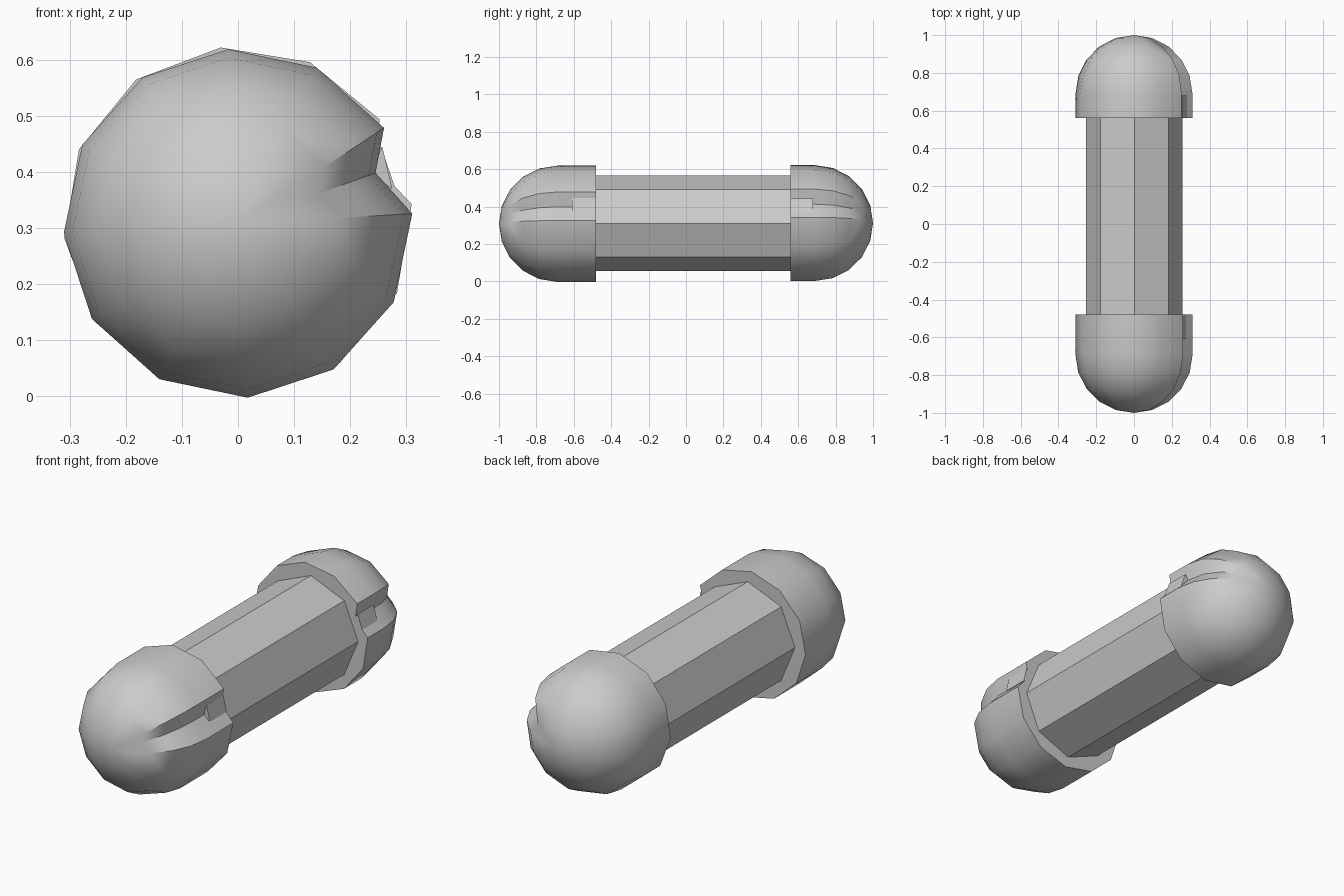
import bpy, bmesh
from math import sin, cos, radians

if "Cube" in bpy.data.objects:
    bpy.data.objects.remove(bpy.data.objects["Cube"])

R = 0.311


def make(name, bm, angle=None):
    bmesh.ops.recalc_face_normals(bm, faces=bm.faces)
    me = bpy.data.meshes.new(name)
    bm.to_mesh(me)
    bm.free()
    ob = bpy.data.objects.new(name, me)
    bpy.context.collection.objects.link(ob)
    if angle:
        bpy.ops.object.select_all(action='DESELECT')
        ob.select_set(True)
        bpy.context.view_layer.objects.active = ob
        bpy.ops.object.shade_smooth_by_angle(angle=radians(angle))
    return ob


def prism(name, pts, y0, y1):
    """Flat-sided bar with an x-z cross-section running along y."""
    bm = bmesh.new()
    a = [bm.verts.new((x, y0, z)) for x, z in pts]
    b = [bm.verts.new((x, y1, z)) for x, z in pts]
    bm.faces.new(a)
    bm.faces.new(b)
    for i in range(len(pts)):
        j = (i + 1) % len(pts)
        bm.faces.new((a[i], a[j], b[j], b[i]))
    return make(name, bm)


def end_cap(name, side, rim, zc, phase):
    """Twelve-sided domed cap with one meridian pulled in to form the groove."""
    rays = [(phase, 1.0), (phase + 17, 0.84)]
    rays += [(phase + 30 * i, 1.0) for i in range(1, 12)]
    profile = [(rim, R)]
    profile += [(0.689 + R * sin(radians(t)), R * cos(radians(t)))
                for t in range(0, 90, 18)]
    bm = bmesh.new()
    rings = [[bm.verts.new((r * k * cos(radians(a)), side * y,
                            zc + r * k * sin(radians(a)))) for a, k in rays]
             for y, r in profile]
    n = len(rays)
    for lo, hi in zip(rings, rings[1:]):
        for i in range(n):
            j = (i + 1) % n
            bm.faces.new((lo[i], lo[j], hi[j], hi[i]))
    pole = bm.verts.new((0, side, zc))
    centre = bm.verts.new((0, side * rim, zc))
    for i in range(n):
        j = (i + 1) % n
        bm.faces.new((rings[-1][i], rings[-1][j], pole))
        bm.faces.new((rings[0][i], rings[0][j], centre))
    make(name, bm, 35)


# Octagonal shaft
prism("shaft", [(0.002 + 0.255 * cos(radians(a)), 0.31 + 0.255 * sin(radians(a)))
                for a in range(0, 360, 45)], -0.55, 0.63)

# Domed, grooved end caps
end_cap("front_cap", -1, 0.48, 0.308, 3.2)
end_cap("back_cap", 1, 0.56, 0.312, 5.7)

# Small wedges filling the inner end of each groove
prism("front_wedge", [(0.235, 0.395), (0.275, 0.370), (0.257, 0.445)], -0.61, -0.48)
prism("back_wedge", [(0.232, 0.41), (0.282, 0.366), (0.255, 0.444)], 0.56, 0.68)
